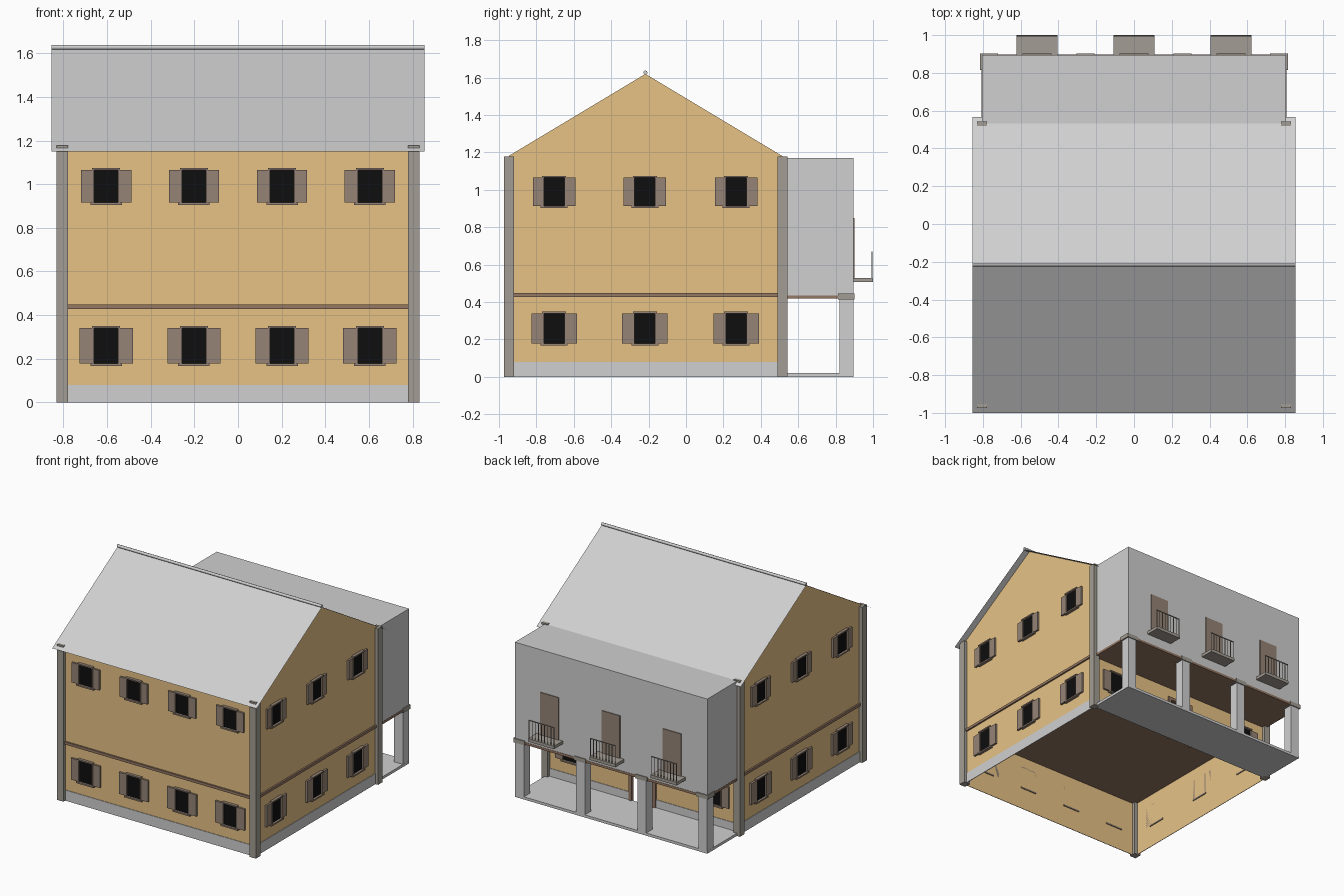
import bpy, bmesh, math
from mathutils import Vector

if "Cube" in bpy.data.objects:
    bpy.data.objects.remove(bpy.data.objects["Cube"])


def srgb(*c):
    return tuple(((v / 255 + 0.055) / 1.055) ** 2.4 for v in c) + (1,)


def material(name, *c):
    m = bpy.data.materials.new(name)
    m.diffuse_color = srgb(*c)
    m.use_nodes = True
    m.node_tree.nodes["Principled BSDF"].inputs["Base Color"].default_value = m.diffuse_color
    return m


PLASTER = material("tan plaster", 235, 198, 136)
GREY = material("light grey", 208, 208, 208)
STONE = material("warm grey stone", 162, 156, 147)
SHUTTER = material("brown shutter", 150, 132, 118)
TRIM = material("brown trim", 150, 120, 100)
GLASS = material("black glass", 14, 14, 14)

X0, YF, YB = 0.805, -0.947, 0.515      # main wall planes
YR, ZR, SLOPE = -0.217, 1.62, 0.6      # ridge position and roof pitch
YW = 0.895                             # rear wing back wall


def finish(name, bm, mat):
    me = bpy.data.meshes.new(name)
    bm.to_mesh(me)
    bm.free()
    me.materials.append(mat)
    ob = bpy.data.objects.new(name, me)
    bpy.context.collection.objects.link(ob)
    return ob


def boxes(name, mat, items):
    """One object made of boxes given as (x0, x1, y0, y1, z0, z1)."""
    bm = bmesh.new()
    for x0, x1, y0, y1, z0, z1 in items:
        r = bmesh.ops.create_cube(bm, size=1)
        for v in r["verts"]:
            v.co = Vector(((x0 + x1) / 2 + v.co.x * (x1 - x0),
                           (y0 + y1) / 2 + v.co.y * (y1 - y0),
                           (z0 + z1) / 2 + v.co.z * (z1 - z0)))
    return finish(name, bm, mat)


def sheets(name, mat, polys):
    bm = bmesh.new()
    for p in polys:
        bm.faces.new([bm.verts.new(c) for c in p])
    return finish(name, bm, mat)


def roof_z(y):
    return ZR - SLOPE * abs(y - YR)


# Main walls: front, two gables, back wall around a doorway
DW, DH = 0.1, 0.33


def back_quad(x0, x1, z0, z1):
    return [(x1, YB, z0), (x0, YB, z0), (x0, YB, z1), (x1, YB, z1)]


zf, zb = roof_z(YF), roof_z(YB)
gable = [(YF, 0), (YB, 0), (YB, zb), (YR, ZR), (YF, zf)]
sheets("main_walls", PLASTER, [
    [(-X0, YF, 0), (X0, YF, 0), (X0, YF, zf), (-X0, YF, zf)],
    [(X0, y, z) for y, z in gable],
    [(-X0, y, z) for y, z in reversed(gable)],
    back_quad(-X0, -DW, 0, zb), back_quad(DW, X0, 0, zb), back_quad(-DW, DW, DH, zb)])

# Roof sheets and ridge pipe
RX, RF, RB = 0.855, -1.0, 0.567
sheets("roof", GREY, [
    [(-RX, RF, roof_z(RF)), (RX, RF, roof_z(RF)), (RX, YR, ZR), (-RX, YR, ZR)],
    [(RX, RB, roof_z(RB)), (-RX, RB, roof_z(RB)), (-RX, YR, ZR), (RX, YR, ZR)]])
bpy.ops.mesh.primitive_cylinder_add(vertices=12, radius=0.011, depth=2 * RX,
                                    location=(0, YR, 1.627), rotation=(0, math.pi / 2, 0))
ridge = bpy.context.object
ridge.name = "ridge_pipe"
ridge.data.materials.append(GREY)
bpy.ops.object.shade_smooth_by_angle()

# Corner pillars
boxes("corner_pillars", STONE,
      [(x - 0.026, x + 0.026, y - 0.027, y + 0.027, 0, 1.178)
       for x in (-X0, X0) for y in (YF, YB)])

# Plinth strips against the wall foot
p = 0.005
boxes("plinth", GREY, [
    (-X0 - p, X0 + p, YF - p, YF - 0.001, 0, 0.08),
    (X0 + 0.001, X0 + p, YF, YB, 0, 0.08), (-X0 - p, -X0 - 0.001, YF, YB, 0, 0.08),
    (-X0, -DW, YB + 0.001, YB + p, 0, 0.08), (DW, X0, YB + 0.001, YB + p, 0, 0.08)])

# Floor slab showing as a band round the house
boxes("floor_band", TRIM, [(-X0 - 0.012, X0 + 0.012, YF - 0.012, YB + 0.01, 0.428, 0.448)])

# Rear wing, its underside slab, porch floor, columns and capitals
boxes("rear_wing", GREY, [(-X0, X0, YB, YW, 0.435, 1.17)])
boxes("wing_floor", TRIM, [(-X0 - 0.002, X0 + 0.002, YB, YW + 0.002, 0.418, 0.436)])
boxes("porch_floor", GREY, [(-X0, X0, YB, YW, 0, 0.02)])
cols = (-0.767, -0.257, 0.257, 0.767)
boxes("porch_columns", GREY, [(x - 0.037, x + 0.037, 0.822, YW, 0, 0.42) for x in cols])
boxes("column_capitals", STONE,
      [(x - 0.047, x + 0.047, 0.814, 0.902, 0.414, 0.445) for x in cols])

# Windows: (u0, u1, d0, d1, z0, z1) on a wall, d measured outwards
parts = {"window_glass": [], "window_shutters": [], "window_frames": []}


def on_wall(wall, u0, u1, d0, d1, z0, z1):
    if wall == "front":
        return (u0, u1, YF - d1, YF - d0, z0, z1)
    if wall == "back":
        return (u0, u1, YB + d0, YB + d1, z0, z1)
    if wall == "right":
        return (X0 + d0, X0 + d1, u0, u1, z0, z1)
    return (-X0 - d1, -X0 - d0, u0, u1, z0, z1)


def window(wall, u, z0, z1, half):
    g, f = 0.06, 0.072

    def add(key, *b):
        parts[key].append(on_wall(wall, *b))
    add("window_glass", u - g, u + g, 0.001, 0.006, z0, z1)
    for s in (-1, 1):
        a, b = sorted((u + s * g, u + s * half))
        add("window_shutters", a, b, 0.0, 0.015, z0, z1)
        a, b = sorted((u + s * (g - 0.005), u + s * (g + 0.003)))
        add("window_frames", a, b, 0.0, 0.018, z0, z1)
    add("window_frames", u - f, u + f, -0.006, 0.022, z0 - 0.011, z0)
    add("window_frames", u - f + 0.008, u + f - 0.008, 0.0, 0.022, z1, z1 + 0.01)


for u in (-0.604, -0.202, 0.202, 0.604):
    window("front", u, 0.178, 0.34, 0.122)
    window("front", u, 0.915, 1.065, 0.115)
    if abs(u) > 0.5:
        window("back", u, 0.178, 0.34, 0.122)
for wall in ("right", "left"):
    for u in (-0.705, -0.22, 0.268):
        window(wall, u, 0.178, 0.34, 0.122)
        window(wall, u, 0.915, 1.065, 0.113)
boxes("window_glass", GLASS, parts["window_glass"])
boxes("window_shutters", SHUTTER, parts["window_shutters"])
boxes("window_frames", SHUTTER, parts["window_frames"])

# Doorway frame under the porch
boxes("porch_door_frame", TRIM, [
    (-DW - 0.012, -DW + 0.012, YB - 0.012, YB + 0.012, 0, DH),
    (DW - 0.012, DW + 0.012, YB - 0.012, YB + 0.012, 0, DH),
    (-DW - 0.012, DW + 0.012, YB - 0.012, YB + 0.012, DH - 0.01, DH + 0.012)])

# Balconies with a door and a railing each
slabs, doors, rails = [], [], []
for x in (-0.513, 0, 0.513):
    slabs.append((x - 0.109, x + 0.109, YW, 1.0, 0.507, 0.53))
    doors.append((x - 0.077, x + 0.077, YW, YW + 0.007, 0.53, 0.85))
    rails.append((x - 0.107, x + 0.107, 0.991, 0.997, 0.664, 0.67))
    for i in range(9):
        c = x - 0.104 + i * 0.026
        rails.append((c - 0.002, c + 0.002, 0.992, 0.996, 0.53, 0.666))
boxes("balcony_slabs", STONE, slabs)
boxes("balcony_doors", SHUTTER, doors)
boxes("balcony_railings", STONE, rails)
